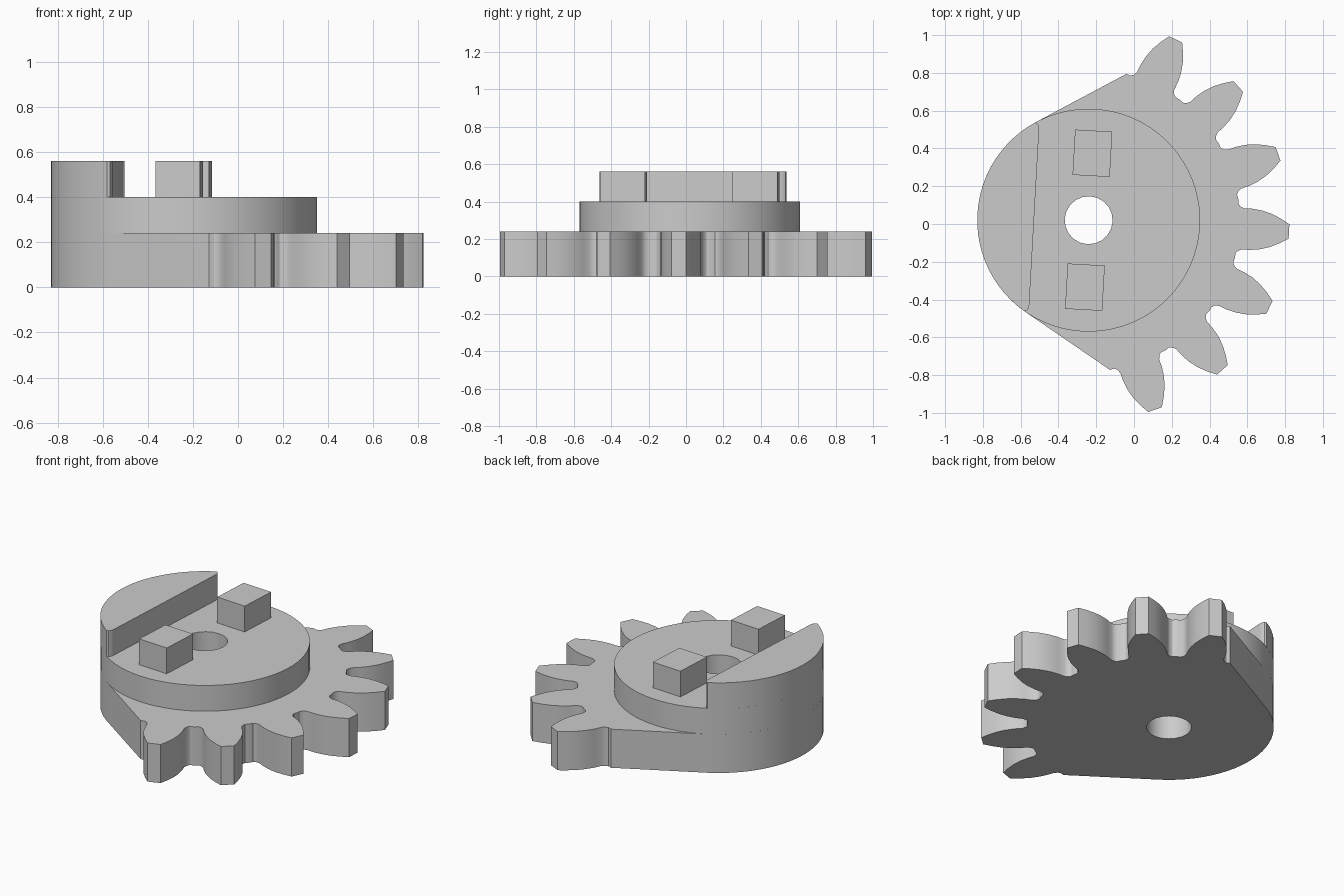
import bpy, bmesh
from math import cos, sin, radians, pi
from mathutils import Matrix

cube = bpy.data.objects.get("Cube")
if cube:
    bpy.data.objects.remove(cube, do_unlink=True)

RADIUS, ROOT, PITCH, TEETH = 0.59, 0.80, 22.5, 7
PLATE_TOP, DISC_TOP, LUG_TOP = 0.24, 0.40, 0.56
PLACE = Matrix.Translation((-0.24, 0.02, 0)) @ Matrix.Rotation(radians(-3.2), 4, 'Z')

grey = bpy.data.materials.new("plain grey")
grey.use_nodes = True
grey.diffuse_color = (0.6, 0.6, 0.6, 1)
grey.node_tree.nodes["Principled BSDF"].inputs["Base Color"].default_value = (0.6, 0.6, 0.6, 1)


def polar(r, degrees):
    return (r * cos(radians(degrees)), r * sin(radians(degrees)))


def arc(r, start, end, steps):
    return [polar(r, start + (end - start) * i / steps) for i in range(steps + 1)]


def prism(name, loops, bottom, top):
    """Fill closed outlines (outer first, then holes) and extrude them upward."""
    bm = bmesh.new()
    edges = []
    for loop in loops:
        verts = [bm.verts.new((x, y, bottom)) for x, y in loop]
        edges += [bm.edges.new((v, verts[i - 1])) for i, v in enumerate(verts)]
    bmesh.ops.triangle_fill(bm, edges=edges, use_beauty=True, use_dissolve=False)
    raised = bmesh.ops.extrude_face_region(bm, geom=bm.faces[:], use_keep_orig=True)
    moved = [g for g in raised["geom"] if isinstance(g, bmesh.types.BMVert)]
    bmesh.ops.translate(bm, verts=moved, vec=(0, 0, top - bottom))
    bmesh.ops.recalc_face_normals(bm, faces=bm.faces[:])
    bm.transform(PLACE)
    mesh = bpy.data.meshes.new(name)
    bm.to_mesh(mesh)
    bm.free()
    mesh.materials.append(grey)
    obj = bpy.data.objects.new(name, mesh)
    bpy.context.collection.objects.link(obj)
    bpy.ops.object.select_all(action='DESELECT')
    obj.select_set(True)
    bpy.context.view_layer.objects.active = obj
    bpy.ops.object.shade_smooth_by_angle(angle=radians(30))


# Half tooth: radius and angle from the tooth centre, root to tip
flank = [(0.797, 9.6), (0.805, 8.5), (0.825, 7.6), (0.87, 7.2),
         (0.92, 6.4), (0.97, 5.2), (1.02, 3.6), (1.063, 2.05)]

# Toothed sector with a round back
outline = [polar(ROOT, -PITCH * TEETH / 2)]
for n in range(TEETH):
    centre = (n - (TEETH - 1) / 2) * PITCH
    outline += [polar(r, centre - a) for r, a in flank]
    outline += [polar(r, centre + a) for r, a in reversed(flank)]
    outline.append(polar(ROOT, centre + PITCH / 2))
outline += arc(RADIUS, 122, 238, 24)

hole = arc(0.127, 0, 360, 20)[:-1]
prism("toothed_sector", [outline, hole], 0, PLATE_TOP)

# Raised hub disc
prism("hub_disc", [arc(RADIUS, 0, 360, 72)[:-1], hole], PLATE_TOP, DISC_TOP)

# Circle-segment stop wall with rounded corners
corner = [(-0.301, 0.497), (-0.292, 0.484), (-0.289, 0.465)]
wall = arc(RADIUS, 122, 238, 24)
wall += [(x, -y) for x, y in corner] + corner[::-1]
prism("stop_wall", [wall], DISC_TOP, LUG_TOP)

# Pair of drive lugs
for side, name in ((1, "rear_lug"), (-1, "front_lug")):
    lug = [(u * 0.0985, side * 0.355 + v * 0.12)
           for u, v in ((-1, -1), (1, -1), (1, 1), (-1, 1))]
    prism(name, [lug], DISC_TOP, LUG_TOP)
